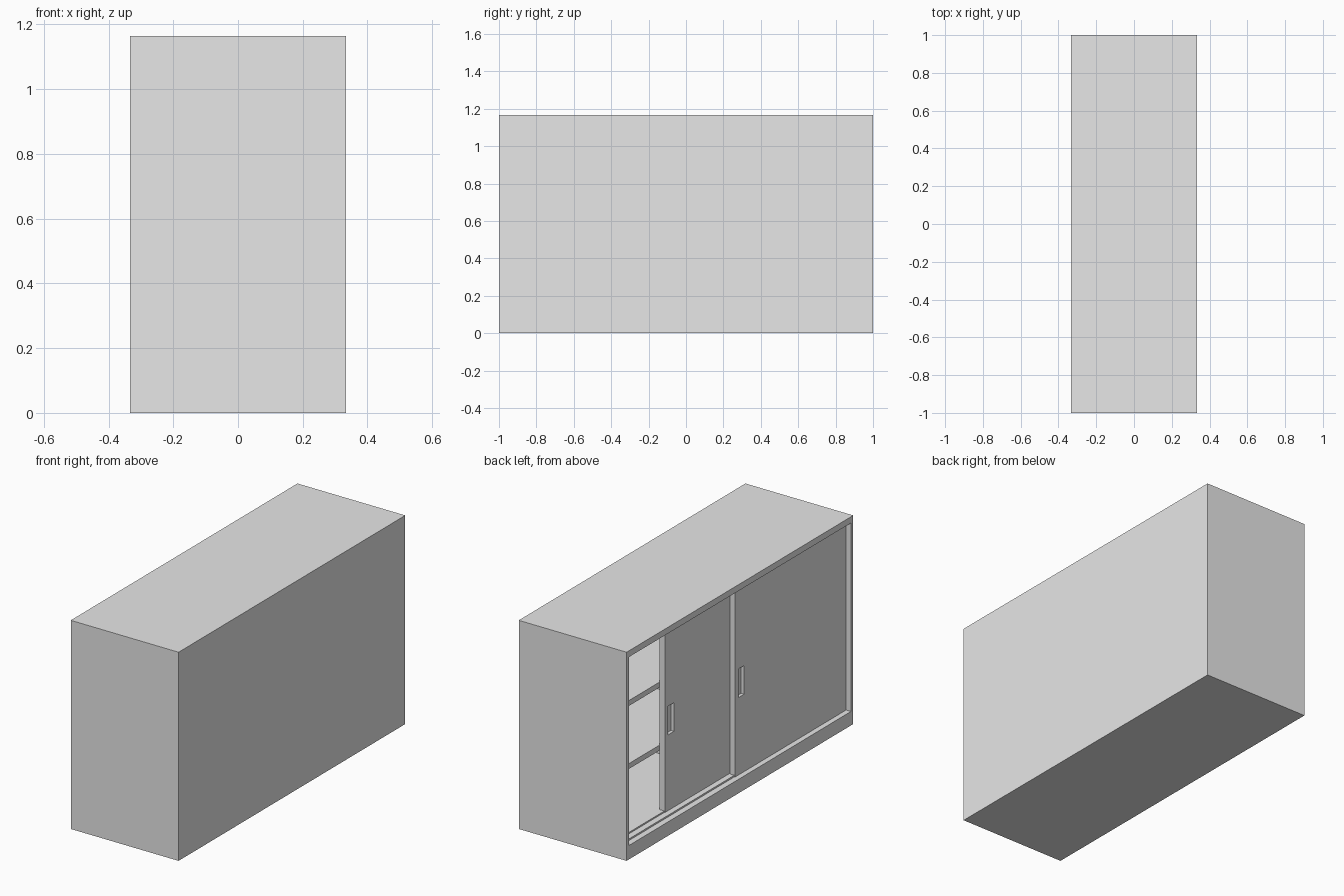
import bpy
import bmesh

cube = bpy.data.objects.get("Cube")
if cube:
    bpy.data.objects.remove(cube, do_unlink=True)

grey = bpy.data.materials.new("light_grey")
grey.use_nodes = True
colour = (0.8, 0.8, 0.8, 1)
grey.diffuse_color = colour
grey.node_tree.nodes["Principled BSDF"].inputs["Base Color"].default_value = colour

X, Y, H = 0.333, 1.0, 1.165      # half depth, half length, height
T = 0.02                         # panel thickness
TOP = H - 0.035                  # underside of the top panel


def box(name, x, y, z):
    """Box from (min, max) pairs along each axis."""
    bm = bmesh.new()
    bmesh.ops.create_cube(bm, size=1)
    for v in bm.verts:
        for i, (lo, hi) in enumerate((x, y, z)):
            v.co[i] = hi if v.co[i] > 0 else lo
    mesh = bpy.data.meshes.new(name)
    bm.to_mesh(mesh)
    bm.free()
    mesh.materials.append(grey)
    obj = bpy.data.objects.new(name, mesh)
    bpy.context.collection.objects.link(obj)
    return obj


# Carcass
inner = (-Y + T, Y - T)
box("base", (-X, X), (-Y, Y), (0, 0.078))
box("top_panel", (-X, X), (-Y, Y), (TOP, H))
box("back_panel", (X - T, X), (-Y, Y), (0.078, TOP))
box("left_end_panel", (-X, X - T), (Y - T, Y), (0.078, TOP))
box("right_end_panel", (-X, X - T), (-Y, -Y + T), (0.078, TOP))

# Stepped door runners rising to the inside floor
box("door_runner", (-X + 0.034, X - T), inner, (0.078, 0.087))
box("inside_floor", (-X + 0.069, X - T), inner, (0.087, 0.095))

# Interior: centre divider with two shelves on each side
front = -X + 0.1
box("centre_divider", (front, X - T), (-T, T), (0.095, TOP))
for z in (0.454, 0.806):
    box("left_shelf", (front, X - T), (T, Y - T), (z - 0.03, z))
    box("right_shelf", (front, X - T), (-Y + T, -T), (z - 0.03, z))


def sliding_door(name, x, y_end, z):
    """Door whose +y edge is at y_end, with a recessed pull near that edge."""
    door = box(name, (x, x + 0.032), (y_end - 0.98, y_end), (z, TOP))
    cutter = box(name + "_pull_cutter", (x - 0.02, x + 0.018),
                 (y_end - 0.08, y_end - 0.03), (0.51, 0.67))
    cutter.hide_render = True
    cutter.hide_viewport = True
    cut = door.modifiers.new("pull_recess", 'BOOLEAN')
    cut.operation = 'DIFFERENCE'
    cut.solver = 'EXACT'
    cut.object = cutter


sliding_door("outer_sliding_door", -X + 0.03, 0.0, 0.078)
sliding_door("inner_sliding_door", -X + 0.066, 0.568, 0.087)
